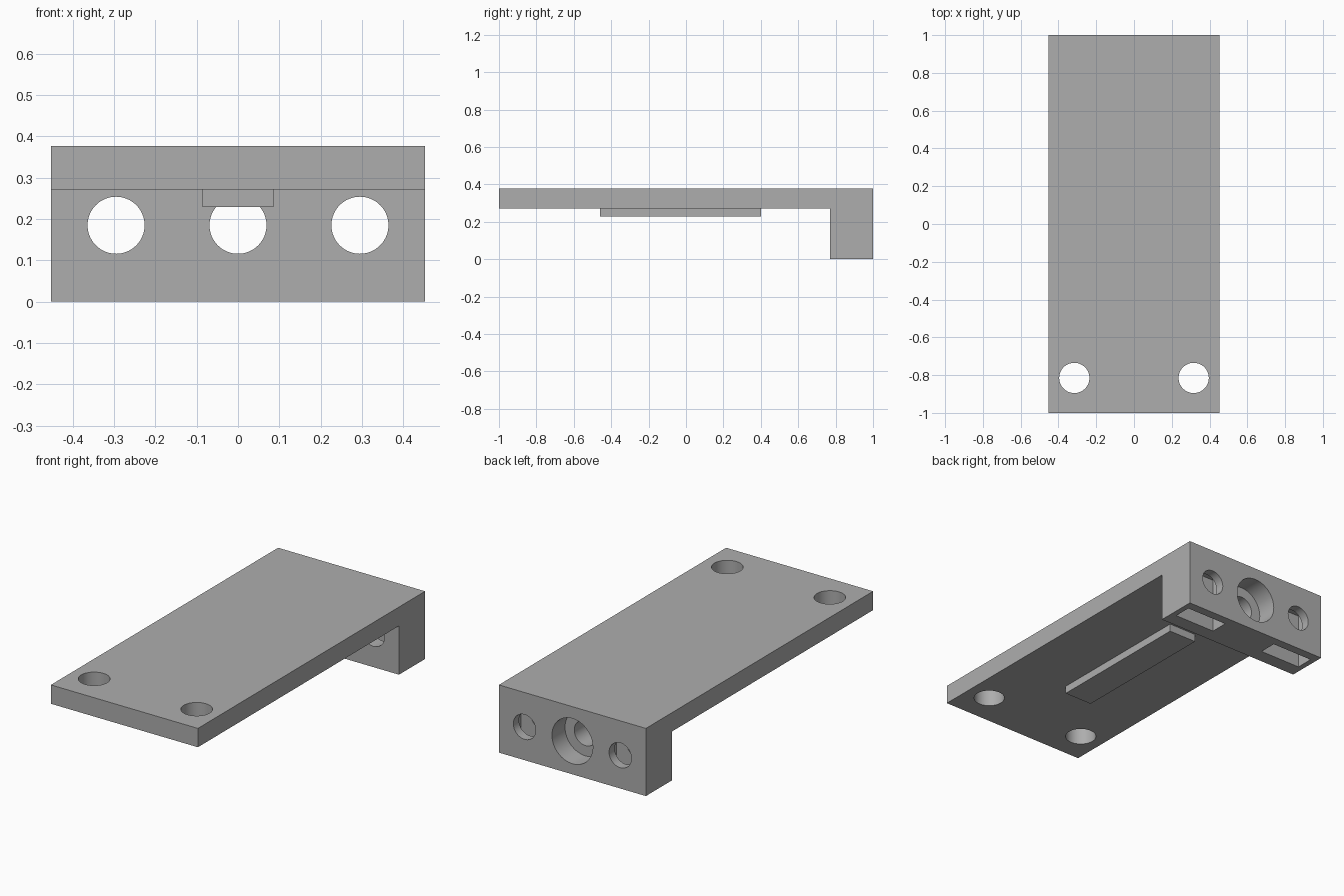
import bpy
import bmesh
import math

if "Cube" in bpy.data.objects:
    bpy.data.objects.remove(bpy.data.objects["Cube"], do_unlink=True)

HALF_W = 0.453           # half width of the bracket
TOP, UNDER = 0.377, 0.272  # plate top and underside
FLANGE_Y = 0.77          # inner face of the end flange
HOLE_Z = 0.185           # height of the flange holes

grey = bpy.data.materials.new("plain_grey")
grey.use_nodes = True
colour = (0.42, 0.42, 0.42, 1)
grey.diffuse_color = colour
grey.node_tree.nodes["Principled BSDF"].inputs["Base Color"].default_value = colour


def box(name, x, y, z):
    """Box from (min, max) ranges on each axis."""
    bpy.ops.mesh.primitive_cube_add(size=1, location=[sum(r) / 2 for r in (x, y, z)])
    ob = bpy.context.object
    ob.name = name
    ob.scale = [r[1] - r[0] for r in (x, y, z)]
    bpy.ops.object.transform_apply(location=True, rotation=True, scale=True)
    ob.data.materials.append(grey)
    return ob


def cylinder(name, radius, depth, location, along_y=False):
    bpy.ops.mesh.primitive_cylinder_add(
        vertices=64, radius=radius, depth=depth, location=location,
        rotation=(math.pi / 2 if along_y else 0, 0, 0))
    ob = bpy.context.object
    ob.name = name
    ob.data.materials.append(grey)
    return ob


def cut(body, cutter):
    cutter.hide_render = True
    mod = body.modifiers.new("cut", "BOOLEAN")
    mod.operation, mod.solver, mod.object = "DIFFERENCE", "EXACT", cutter
    bpy.context.view_layer.objects.active = body
    bpy.ops.object.modifier_apply(modifier=mod.name)
    bpy.data.objects.remove(cutter, do_unlink=True)


# Plate and end flange: one L-shaped profile extruded across the width
profile = [(-1, UNDER), (FLANGE_Y, UNDER), (FLANGE_Y, 0), (1, 0), (1, TOP), (-1, TOP)]
bm = bmesh.new()
face = bm.faces.new([bm.verts.new((-HALF_W, y, z)) for y, z in profile])
side = bmesh.ops.extrude_face_region(bm, geom=[face])["geom"]
bmesh.ops.translate(bm, vec=(2 * HALF_W, 0, 0),
                    verts=[g for g in side if isinstance(g, bmesh.types.BMVert)])
bmesh.ops.recalc_face_normals(bm, faces=bm.faces)
mesh = bpy.data.meshes.new("bracket_body")
bm.to_mesh(mesh)
bm.free()
body = bpy.data.objects.new("bracket_body", mesh)
bpy.context.collection.objects.link(body)
mesh.materials.append(grey)

# Paired plate holes, flange bolt holes and nut slots open at the bottom
for s in (-1, 1):
    cut(body, cylinder("plate_hole", 0.08, 0.4, (s * 0.316, -0.815, TOP)))
    cut(body, cylinder("bolt_hole", 0.069, 0.5, (s * 0.295, 0.9, HOLE_Z), True))
    cut(body, box("nut_slot", (s * 0.295 - 0.127, s * 0.295 + 0.127),
                  (0.85, 0.95), (-0.1, 0.31)))

# Central flange hole with a counterbore from the back
cut(body, cylinder("centre_hole", 0.069, 0.5, (0, 0.9, HOLE_Z), True))
cut(body, cylinder("counterbore", 0.126, 0.23, (0, 1, HOLE_Z), True))

# Rib under the plate
box("underside_rib", (-0.086, 0.086), (-0.46, 0.4), (0.229, UNDER))

# Round hole walls, sharp rims
bpy.ops.object.select_all(action="DESELECT")
body.select_set(True)
bpy.context.view_layer.objects.active = body
bpy.ops.object.shade_smooth_by_angle(angle=math.radians(30))
